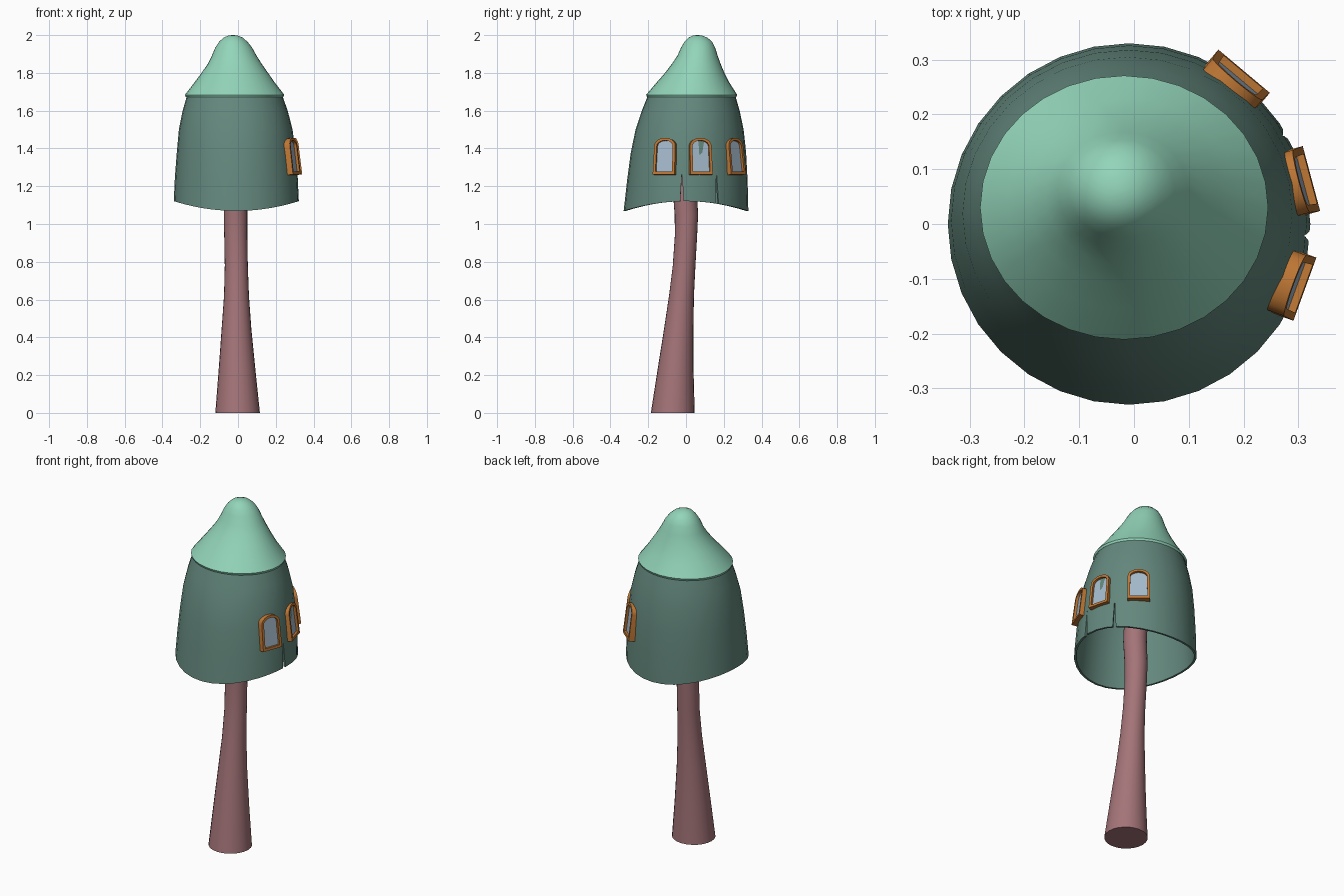
import bpy, bmesh, math
from mathutils import Vector, Matrix

if "Cube" in bpy.data.objects:
    bpy.data.objects.remove(bpy.data.objects["Cube"])


def material(name, rgb):
    m = bpy.data.materials.new(name)
    m.diffuse_color = (*rgb, 1)
    m.use_nodes = True
    m.node_tree.nodes["Principled BSDF"].inputs["Base Color"].default_value = m.diffuse_color
    return m


MINT = material("mint roof", (0.29, 0.66, 0.49))
TEAL = material("dark teal wall", (0.126, 0.245, 0.205))
PINK = material("dusty pink stem", (0.37, 0.175, 0.188))
WOOD = material("orange wood", (0.52, 0.185, 0.035))
GLASS = material("pale blue glass", (0.37, 0.49, 0.60))


def finish(name, bm, mats, angle=35):
    bmesh.ops.recalc_face_normals(bm, faces=bm.faces)
    me = bpy.data.meshes.new(name)
    bm.to_mesh(me)
    bm.free()
    ob = bpy.data.objects.new(name, me)
    bpy.context.collection.objects.link(ob)
    for m in mats:
        me.materials.append(m)
    bpy.ops.object.select_all(action='DESELECT')
    bpy.context.view_layer.objects.active = ob
    ob.select_set(True)
    if angle:
        bpy.ops.object.shade_smooth_by_angle(angle=math.radians(angle))
    return ob


def loft(rings, n=32, loop=False, cap=True):
    """Rings are (z, centre x, centre y, radius x, radius y, saddle height)."""
    bm = bmesh.new()
    rows = []
    for z, cx, cy, rx, ry, s in rings:
        row = []
        for i in range(n):
            a = 2 * math.pi * i / n
            row.append(bm.verts.new((cx + rx * math.cos(a), cy + ry * math.sin(a),
                                     z + s * math.cos(2 * a))))
        rows.append(row)
    pairs = list(zip(rows, rows[1:]))
    if loop:
        pairs.append((rows[-1], rows[0]))
    for r, q in pairs:
        for i in range(n):
            j = (i + 1) % n
            bm.faces.new((r[i], r[j], q[j], q[i]))
    if cap and not loop:
        bm.faces.new(rows[0])
        bm.faces.new(rows[-1])
    return bm


# curved stem
stem = [(0, -0.002, -0.07, 0.118, 0.116, 0), (0.22, -0.005, -0.056, 0.098, 0.096, 0),
        (0.44, -0.008, -0.039, 0.079, 0.078, 0), (0.62, -0.008, -0.024, 0.066, 0.066, 0),
        (0.78, -0.009, -0.01, 0.061, 0.06, 0), (0.94, -0.012, 0, 0.061, 0.059, 0),
        (1.05, -0.013, 0.002, 0.062, 0.062, 0), (1.2, -0.014, -0.008, 0.064, 0.064, 0),
        (1.68, -0.015, 0.02, 0.064, 0.064, 0)]
finish("stem", loft(stem, 24), [PINK])

# hollow cap wall with a saddle-shaped lower rim
outer = [(1.095, -0.009, 0, 0.331, 0.33, 0.026), (1.24, -0.009, 0.007, 0.325, 0.319, 0.01),
         (1.38, -0.01, 0.013, 0.314, 0.305, 0), (1.5, -0.012, 0.019, 0.301, 0.286, 0),
         (1.6, -0.015, 0.025, 0.278, 0.259, 0), (1.69, -0.018, 0.03, 0.249, 0.228, 0)]
inner = [(z, x, y, a - 0.012, b - 0.012, s) for z, x, y, a, b, s in reversed(outer)]
wall = finish("cap_wall", loft(outer + inner, loop=True), [TEAL])

# thin wedge splits in the rim
for x, y in ((0.32, -0.022), (0.275, 0.163)):
    bm = bmesh.new()
    tri = [(-0.014, 1.03), (0.014, 1.03), (0, 1.28)]
    f = bm.faces.new([bm.verts.new((-0.1, t, z)) for t, z in tri])
    ext = bmesh.ops.extrude_face_region(bm, geom=[f])["geom"]
    bmesh.ops.translate(bm, vec=(0.2, 0, 0),
                        verts=[g for g in ext if isinstance(g, bmesh.types.BMVert)])
    bm.transform(Matrix.Translation((x, y, 0)) @ Matrix.Rotation(math.atan2(y, x), 4, 'Z'))
    cutter = finish("split_cutter", bm, [TEAL], 0)
    cutter.hide_render = True
    mod = wall.modifiers.new("split", 'BOOLEAN')
    mod.operation = 'DIFFERENCE'
    mod.solver = 'EXACT'
    mod.object = cutter
    bpy.context.view_layer.objects.active = wall
    bpy.ops.object.modifier_apply(modifier=mod.name)
    bpy.data.objects.remove(cutter)

# bell-shaped roof with a small lip underneath
roof = [(1.69, -0.018, 0.03, 0.235, 0.215, 0), (1.672, -0.018, 0.03, 0.258, 0.236, 0),
        (1.684, -0.018, 0.03, 0.263, 0.241, 0), (1.75, -0.018, 0.037, 0.212, 0.192, 0),
        (1.80, -0.017, 0.046, 0.176, 0.157, 0), (1.846, -0.017, 0.054, 0.144, 0.13, 0),
        (1.89, -0.02, 0.061, 0.119, 0.107, 0), (1.935, -0.023, 0.064, 0.097, 0.09, 0),
        (1.965, -0.025, 0.065, 0.075, 0.073, 0), (1.987, -0.026, 0.063, 0.05, 0.05, 0),
        (1.997, -0.026, 0.061, 0.026, 0.026, 0), (2.0, -0.026, 0.06, 0.006, 0.006, 0)]
finish("roof", loft(roof), [MINT], 45)


def arch(half, low, spring, rise, n=10):
    """Window outline: straight sides with a flattened arched head."""
    pts = [(-half * 1.04, low), (half * 1.04, low)]
    for i in range(n + 1):
        a = math.pi * i / n
        pts.append((half * math.cos(a), spring + rise * math.sin(a)))
    return pts


# three arched windows: outer face at local x = 0, body runs inward
FRAME = arch(0.059, 0, 0.153, 0.042)
PANE = arch(0.045, 0.015, 0.151, 0.03)
DEPTH, RECESS = 0.045, 0.014
for name, x, y, ang in (("front_window", 0.312, -0.119, -20), ("middle_window", 0.324, 0.083, 15),
                        ("back_window", 0.201, 0.279, 50)):
    bm = bmesh.new()
    back, face, hole, pane = [[bm.verts.new((d, u, v)) for u, v in pts] for pts, d in
                              ((FRAME, -DEPTH), (FRAME, 0), (PANE, 0), (PANE, -RECESS))]
    for r, q in ((back, face), (face, hole), (hole, pane)):
        for i in range(len(r)):
            j = (i + 1) % len(r)
            bm.faces.new((r[i], r[j], q[j], q[i]))
    bm.faces.new(back)
    bm.faces.new(pane).material_index = 1
    bm.transform(Matrix.Translation((x, y, 1.263)) @ Matrix.Rotation(math.radians(ang), 4, 'Z')
                 @ Matrix.Rotation(math.radians(-7), 4, 'Y'))
    finish(name, bm, [WOOD, GLASS], 30)
